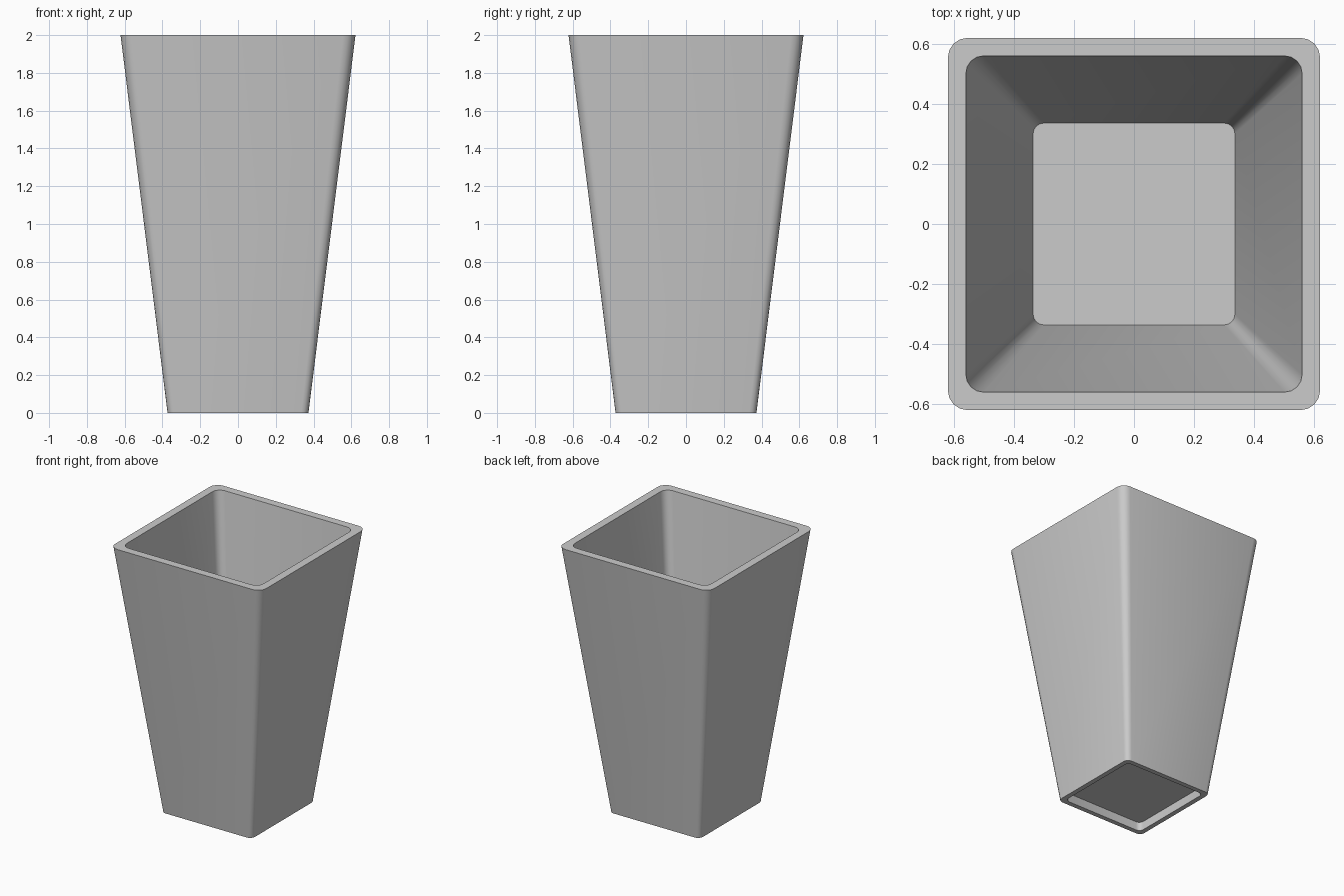
import bpy
import bmesh
import math

cube = bpy.data.objects.get("Cube")
if cube:
    bpy.data.objects.remove(cube, do_unlink=True)

SEGMENTS = 4       # facets per rounded corner
ROUND = 0.105      # corner radius relative to half width


def material(name, rgb):
    mat = bpy.data.materials.new(name)
    mat.use_nodes = True
    color = (*rgb, 1.0)
    mat.diffuse_color = color
    bsdf = next(n for n in mat.node_tree.nodes if n.type == "BSDF_PRINCIPLED")
    bsdf.inputs["Base Color"].default_value = color
    return mat


def rounded_square(bm, half, z):
    """Ring of vertices around a square with rounded corners."""
    radius = half * ROUND
    ring = []
    for corner in range(4):
        mid = math.radians(45 + 90 * corner)
        cx = math.copysign(half - radius, math.cos(mid))
        cy = math.copysign(half - radius, math.sin(mid))
        for i in range(SEGMENTS + 1):
            a = math.radians(90 * (corner + i / SEGMENTS))
            ring.append(bm.verts.new((cx + radius * math.cos(a),
                                      cy + radius * math.sin(a), z)))
    return ring


# Section path: recess ceiling, foot, outer wall, rim, inner wall, floor
profile = [(0.337, 0.065), (0.337, 0.0), (0.373, 0.0),
           (0.622, 2.0), (0.562, 2.0), (0.337, 0.1)]

bm = bmesh.new()
rings = [rounded_square(bm, half, z) for half, z in profile]
for low, high in zip(rings, rings[1:]):
    for i in range(len(low)):
        j = (i + 1) % len(low)
        bm.faces.new((low[i], low[j], high[j], high[i]))
bm.faces.new(rings[0][::-1])   # recess ceiling
bm.faces.new(rings[-1])        # planter floor
bmesh.ops.recalc_face_normals(bm, faces=bm.faces)

mesh = bpy.data.meshes.new("planter")
bm.to_mesh(mesh)
bm.free()
mesh.materials.append(material("light grey", (0.6, 0.6, 0.6)))
planter = bpy.data.objects.new("planter", mesh)
bpy.context.collection.objects.link(planter)

bpy.ops.object.select_all(action="DESELECT")
planter.select_set(True)
bpy.context.view_layer.objects.active = planter
bpy.ops.object.shade_smooth_by_angle(angle=math.radians(30))
